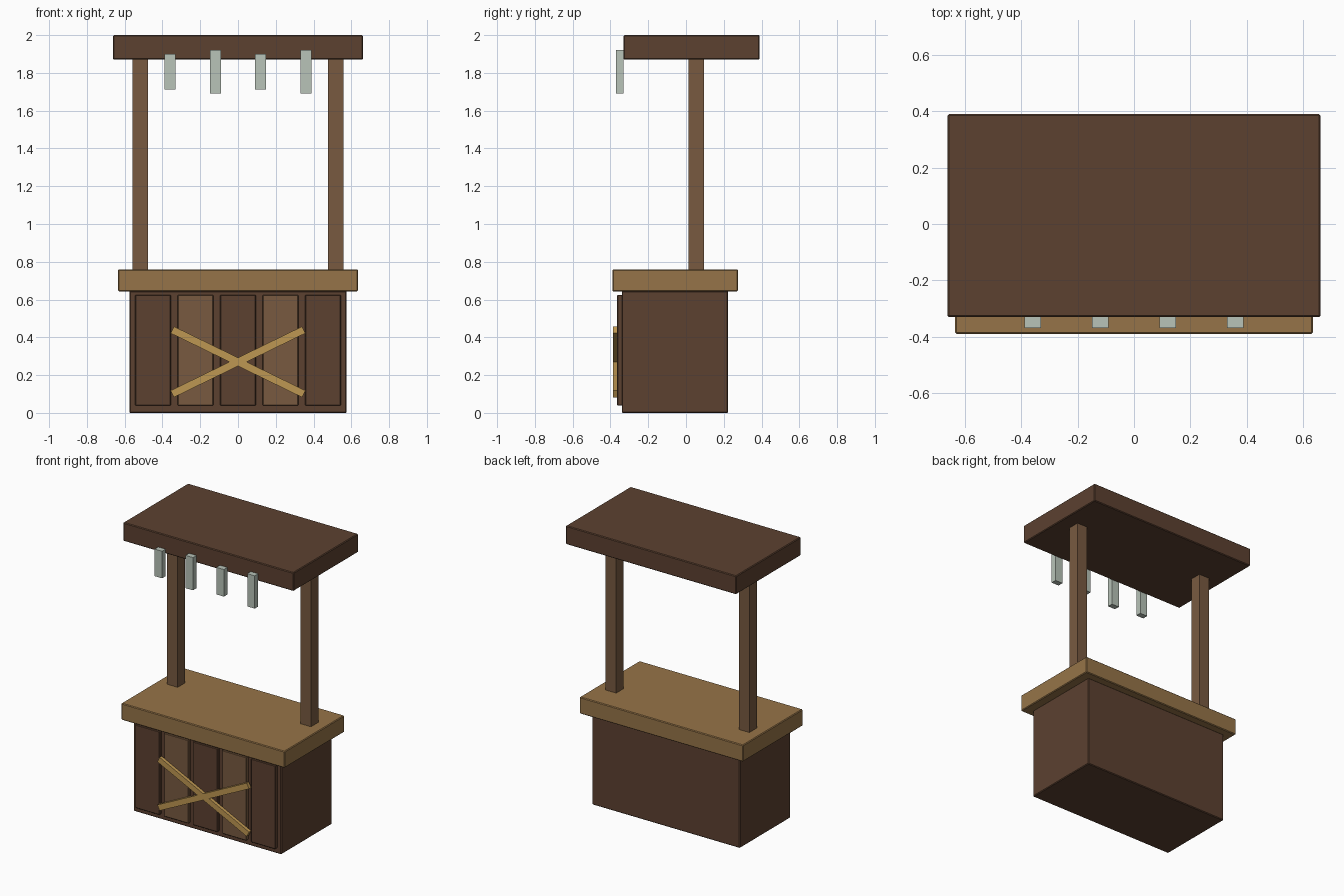
import bpy
import math

if "Cube" in bpy.data.objects:
    bpy.data.objects.remove(bpy.data.objects["Cube"])


def material(name, hex_colour):
    # hex sRGB to linear
    srgb = [int(hex_colour[i:i + 2], 16) / 255 for i in (0, 2, 4)]
    lin = [c / 12.92 if c <= 0.04045 else ((c + 0.055) / 1.055) ** 2.4 for c in srgb]
    m = bpy.data.materials.new(name)
    m.diffuse_color = (*lin, 1)
    m.use_nodes = True
    m.node_tree.nodes["Principled BSDF"].inputs["Base Color"].default_value = m.diffuse_color
    return m


dark_wood = material("dark wood", "5C4130")
mid_wood = material("medium wood", "785A40")
counter_wood = material("light wood", "967448")
brace_wood = material("golden wood", "BE9752")
pale_metal = material("pale grey green", "B8C3B8")


def box(name, x, y, z, mat, bevel=0.0, tilt=0.0):
    """Box from (min, max) ranges, optionally bevelled and tilted about y."""
    ranges = (x, y, z)
    bpy.ops.mesh.primitive_cube_add(size=1, location=[(a + b) / 2 for a, b in ranges])
    ob = bpy.context.object
    ob.name = name
    ob.scale = [b - a for a, b in ranges]
    bpy.ops.object.transform_apply(location=False, rotation=False, scale=True)
    ob.rotation_euler.y = tilt
    ob.data.materials.append(mat)
    if bevel:
        mod = ob.modifiers.new("edge bevel", 'BEVEL')
        mod.width = bevel
        mod.segments = 1
    return ob


# Stall body, counter and roof
box("stall_body", (-0.575, 0.575), (-0.34, 0.223), (0.005, 0.65), dark_wood, 0.005).location.z -= 0.005
box("countertop", (-0.635, 0.635), (-0.39, 0.275), (0.643, 0.76), counter_wood, 0.005)
box("roof", (-0.662, 0.662), (-0.33, 0.39), (1.87, 2.0), dark_wood, 0.005)

# Roof posts
for side, label in ((-1, "left"), (1, "right")):
    cx = side * 0.518
    box(f"{label}_post", (cx - 0.041, cx + 0.041), (0.012, 0.094), (0.75, 1.88), mid_wood)

# Front planks in alternating colours
for i in range(5):
    cx = (i - 2) * 0.225
    box(f"front_plank_{i + 1}", (cx - 0.095, cx + 0.095), (-0.364, -0.335), (0.038, 0.625),
        mid_wood if i % 2 else dark_wood, 0.004)

# Crossed braces
for side, label in ((1, "falling"), (-1, "rising")):
    box(f"{label}_brace", (-0.387, 0.387), (-0.387, -0.363), (0.25, 0.29), brace_wood,
        tilt=side * math.radians(26))

# Hanging strips along the roof front, alternating lengths
for i in range(4):
    cx = (i - 1.5) * 0.24
    half = 0.115 if i % 2 else 0.095
    box(f"hanging_strip_{i + 1}", (cx - 0.029, cx + 0.029), (-0.37, -0.331),
        (1.806 - half, 1.806 + half), pale_metal)
